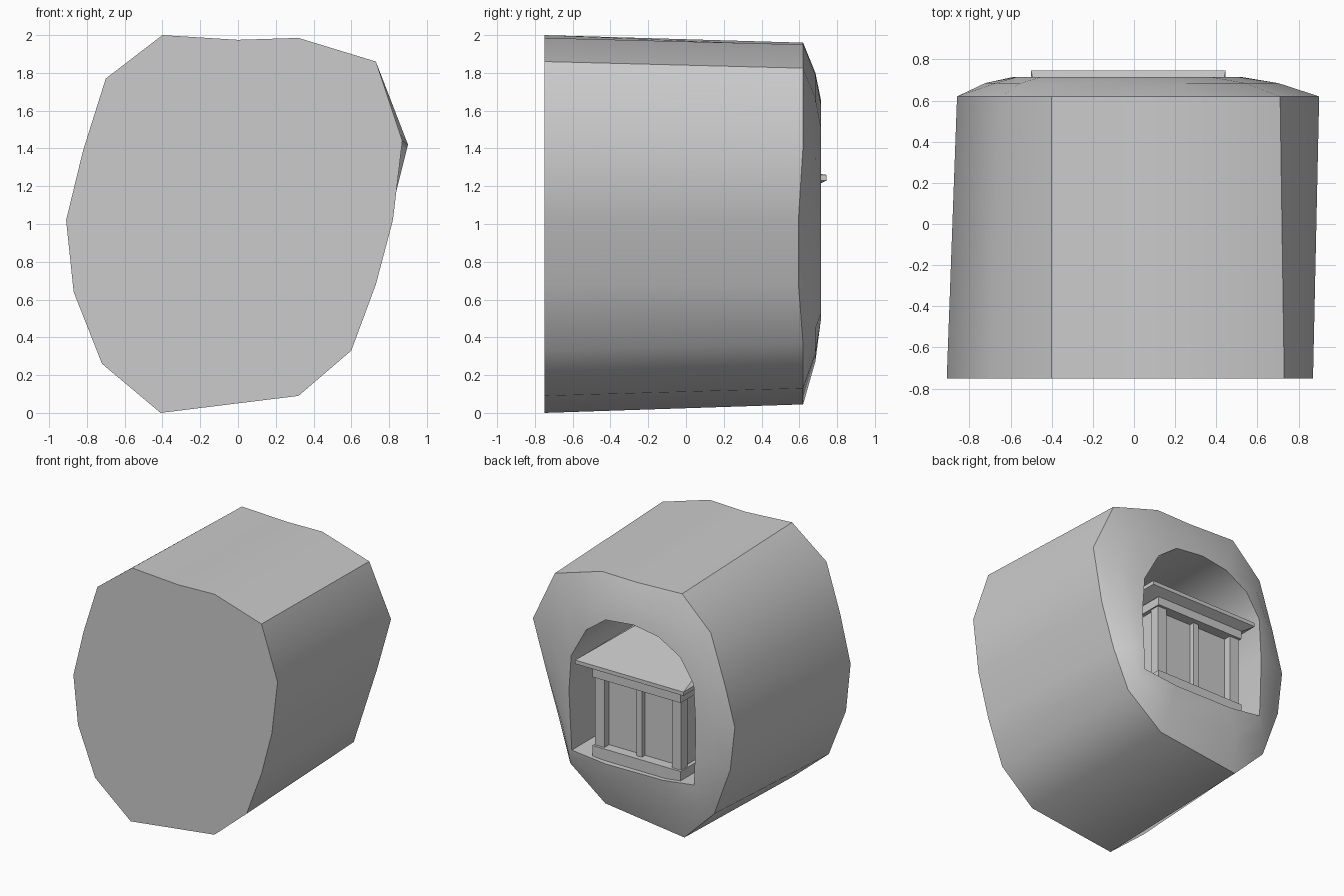
import bpy, bmesh

if "Cube" in bpy.data.objects:
    bpy.data.objects.remove(bpy.data.objects["Cube"])

# Outlines as (x, z), same point order in each
FRONT = [(-.40, 2), (0, 1.975), (.32, 1.985), (.73, 1.86), (.87, 1.44),
         (.82, 1.02), (.73, .68), (.60, .33), (.32, .09), (-.41, 0),
         (-.72, .26), (-.87, .64), (-.91, 1.02), (-.82, 1.39), (-.70, 1.77)]
RIM = [(-.40, 1.96), (0, 1.945), (.30, 1.95), (.71, 1.825), (.90, 1.42),
       (.80, 1.02), (.69, .68), (.575, .365), (.27, .13), (-.42, .045),
       (-.68, .30), (-.82, .685), (-.86, 1.03), (-.774, 1.34), (-.65, 1.72)]
MOUTH = [(-.26, 1.62), (-.04, 1.655), (.20, 1.63), (.37, 1.505), (.50, 1.27),
         (.52, .99), (.505, .70), (.495, .525), (.20, .495), (-.30, .50),
         (-.57, .535), (-.58, .77), (-.585, 1.01), (-.567, 1.33), (-.45, 1.51)]


def loft(name, rings, smooth=None):
    """Skin rings of 3D points and cap both ends."""
    bm = bmesh.new()
    rows = [[bm.verts.new(p) for p in ring] for ring in rings]
    for a, b in zip(rows, rows[1:]):
        for i in range(len(a)):
            j = (i + 1) % len(a)
            bm.faces.new((a[i], a[j], b[j], b[i]))
    bm.faces.new(rows[0])
    bm.faces.new(rows[-1])
    bmesh.ops.recalc_face_normals(bm, faces=bm.faces)
    me = bpy.data.meshes.new(name)
    bm.to_mesh(me)
    bm.free()
    ob = bpy.data.objects.new(name, me)
    bpy.context.collection.objects.link(ob)
    if smooth:
        bpy.context.view_layer.objects.active = ob
        ob.select_set(True)
        bpy.ops.object.shade_smooth_by_angle(angle=smooth)
        ob.select_set(False)
    return ob


def rect(x0, x1, y0, y1, z):
    return [(x0, y0, z), (x1, y0, z), (x1, y1, z), (x0, y1, z)]


def box(name, x0, x1, y0, y1, z0, z1):
    return loft(name, [rect(x0, x1, y0, y1, z0), rect(x0, x1, y0, y1, z1)])


def at(outline, y):
    return [(x, y, z) for x, z in outline]


# Stone shell: flat front, bevelled back rim and a hollow niche
rim = [(x, .595 if x > .6 and z < 1.2 else .62, z) for x, z in RIM]
mid = [((a + c) / 2, .685, (b + d) / 2) for (a, b), (c, d) in zip(RIM, MOUTH)]
loft("stone_shell", [at(FRONT, -.75), rim, mid, at(MOUTH, .715), at(MOUTH, -.42)],
     smooth=.6)

# Small shrine standing in the niche
box("shrine_base", -.43, .34, -.3, .68, .50, .59)
box("shrine_lintel", -.43, .34, -.3, .68, 1.13, 1.195)
box("shrine_wall", -.40, .31, -.28, .60, .58, 1.14)
for side, x in (("left", .25), ("right", -.42)):
    for end, y in (("outer", .58), ("inner", -.28)):
        box(f"shrine_post_{side}_{end}", x, x + .08, y, y + .08, .58, 1.14)
box("shrine_middle_post", -.063, -.018, .59, .64, .58, 1.14)

# Low hipped roof with flared eaves
loft("shrine_roof", [rect(-.43, .35, -.32, .67, 1.195),
                     rect(-.50, .445, -.38, .745, 1.23),
                     rect(-.50, .445, -.38, .745, 1.26),
                     rect(-.38, .325, .17, .19, 1.345)])
